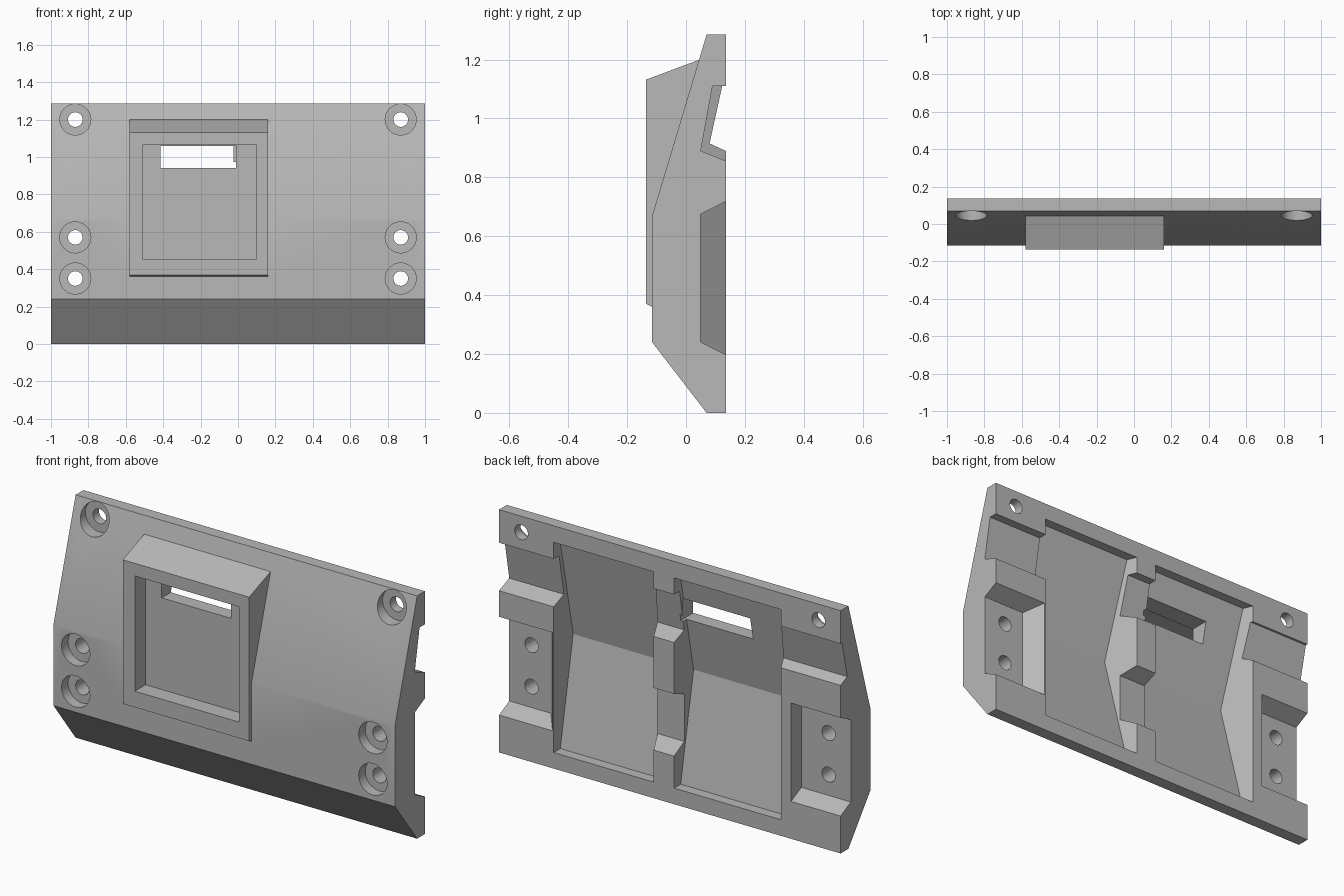
import bpy, bmesh, math
from mathutils import Matrix

cube = bpy.data.objects.get("Cube")
if cube:
    bpy.data.objects.remove(cube, do_unlink=True)

BACK = 0.135   # rear plane
OUT = 0.2      # cutters overshoot the rear plane to here

grey = bpy.data.materials.new("plain grey")
grey.use_nodes = True
colour = (0.48, 0.48, 0.48, 1)
grey.diffuse_color = colour
grey.node_tree.nodes["Principled BSDF"].inputs["Base Color"].default_value = colour


def make(name, bm):
    bmesh.ops.recalc_face_normals(bm, faces=bm.faces)
    mesh = bpy.data.meshes.new(name)
    bm.to_mesh(mesh)
    bm.free()
    mesh.materials.append(grey)
    ob = bpy.data.objects.new(name, mesh)
    bpy.context.collection.objects.link(ob)
    return ob


def prism(name, x0, x1, profile, slope=0):
    """Extrude a (y, z) profile along x; slope leans the low-x end wall."""
    bm = bmesh.new()
    a = [bm.verts.new((x0 + slope * (BACK - y), y, z)) for y, z in profile]
    b = [bm.verts.new((x1, y, z)) for y, z in profile]
    bm.faces.new(a)
    bm.faces.new(b[::-1])
    n = len(a)
    for i in range(n):
        j = (i + 1) % n
        bm.faces.new((a[i], b[i], b[j], a[j]))
    return make(name, bm)


def box(name, x0, x1, y0, y1, z0, z1):
    return prism(name, x0, x1, [(y0, z0), (y1, z0), (y1, z1), (y0, z1)])


def bore(name, x, z, r, y0, y1):
    bm = bmesh.new()
    place = Matrix.Translation((x, (y0 + y1) / 2, z)) @ Matrix.Rotation(math.pi / 2, 4, 'X')
    bmesh.ops.create_cone(bm, cap_ends=True, segments=40, radius1=r, radius2=r,
                          depth=y1 - y0, matrix=place)
    return make(name, bm)


def combine(target, tool, operation):
    mod = target.modifiers.new(tool.name, 'BOOLEAN')
    mod.operation = operation
    mod.solver = 'EXACT'
    mod.object = tool
    dg = bpy.context.evaluated_depsgraph_get()
    mesh = bpy.data.meshes.new_from_object(target.evaluated_get(dg))
    target.modifiers.clear()
    target.data = mesh
    bpy.data.objects.remove(tool, do_unlink=True)


# Wedge-fronted plate with raised display bezel
plate = prism("mounting_plate", -1, 1, [(0.07, 0), (BACK, 0), (BACK, 1.285),
                                        (0.07, 1.285), (-0.115, 0.67), (-0.115, 0.24)])
bezel = prism("bezel", -0.58, 0.16, [(-0.135, 0.37), (-0.135, 1.132), (0.047, 1.2),
                                     (0.09, 1.18), (0.02, 0.8), (-0.08, 0.5), (-0.08, 0.342)])
combine(plate, bezel, 'UNION')

cutters = []

# Two deep rear bays, each with a ridge-shaped floor
bay = [(OUT, 0.085), (0.08, 0.085), (-0.028, 0.65), (0.085, 1.198), (OUT, 1.198)]
for x0, x1 in ((0.095, 0.68), (-0.65, -0.025)):
    cutters.append(prism("rear_bay", x0, x1, bay, 0.43))

# Bolt pockets open to both ends
pocket = [(OUT, 0.165), (BACK, 0.198), (0.05, 0.24), (0.05, 0.675), (BACK, 0.718), (OUT, 0.75)]
cutters.append(prism("left_pocket", 0.687, 1.1, pocket, 0.82))
cutters.append(prism("right_pocket", -1.1, -0.71, pocket))

# Upper channel: deep on the left and middle rib, shallow on the right
cutters.append(prism("deep_channel", -0.3, 1.1, [(OUT, 0.83), (0.05, 0.89), (0.09, 1.11), (OUT, 1.11)]))
cutters.append(prism("shallow_channel", -1.1, -0.35, [(OUT, 0.86), (0.08, 0.915), (0.123, 1.11), (OUT, 1.11)]))

# Lower notch in the middle rib
cutters.append(prism("rib_notch", -0.12, 0.25, [(OUT, 0.22), (0.05, 0.3), (0.05, 0.55), (OUT, 0.61)]))

# Display recess and slot through to the rear bay
cutters.append(box("display_recess", -0.51, 0.1, -0.3, -0.045, 0.455, 1.065))
cutters.append(box("cable_slot", -0.415, -0.01, -0.1, 0.065, 0.94, 1.058))

# Counterbored bolt holes
for x in (-0.87, 0.87):
    for z, seat in ((1.2, 0.085), (0.57, -0.06), (0.35, -0.06)):
        cutters.append(bore("counterbore", x, z, 0.083, -0.3, seat))
        cutters.append(bore("bolt_hole", x, z, 0.039, -0.3, 0.3))

for cutter in cutters:
    cutter.hide_render = True
    combine(plate, cutter, 'DIFFERENCE')

# Smooth bores, crisp edges
bpy.ops.object.select_all(action='DESELECT')
plate.select_set(True)
bpy.context.view_layer.objects.active = plate
bpy.ops.object.shade_smooth_by_angle(angle=math.radians(20))
